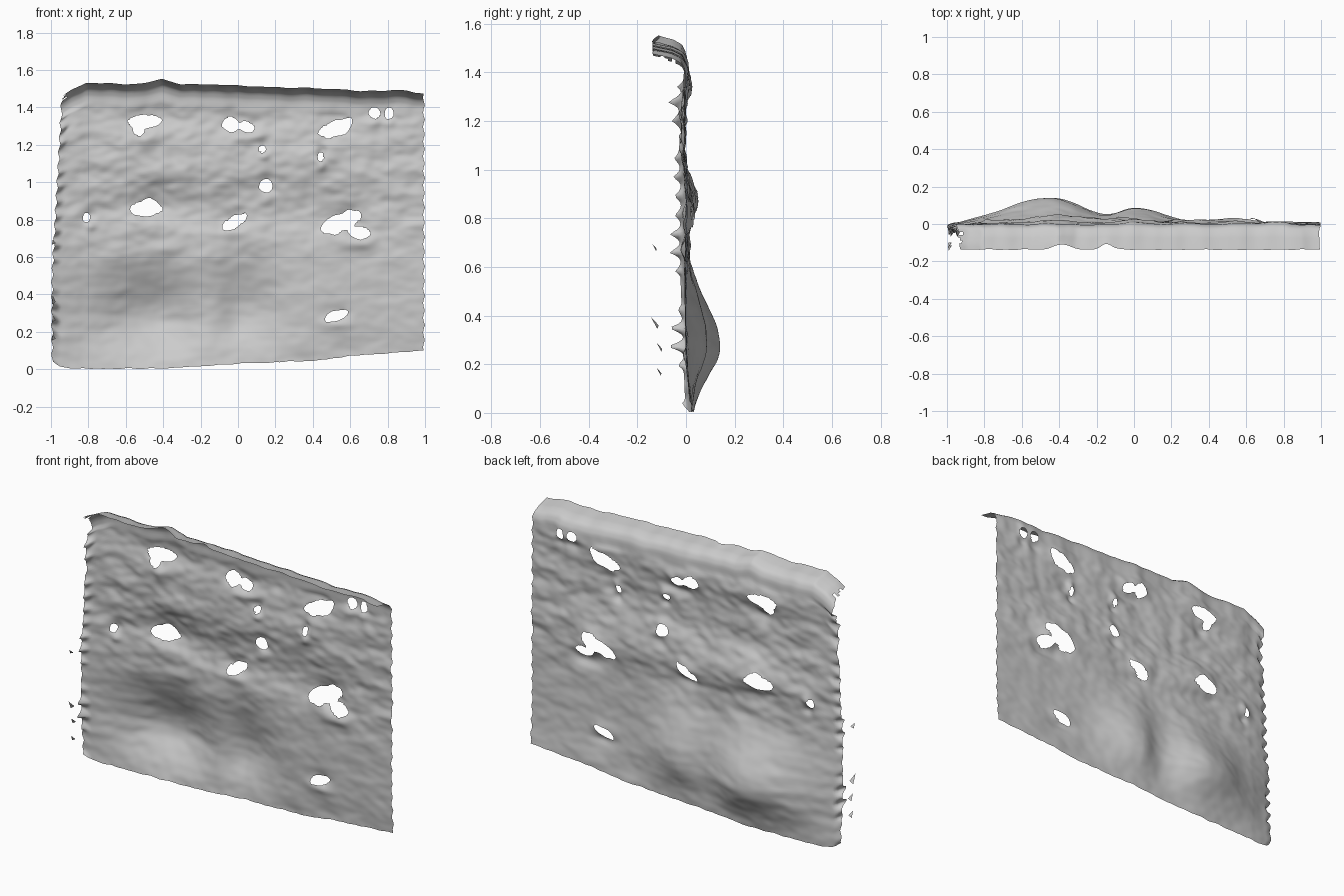
import bpy, bmesh, math, random
from mathutils import Vector, noise

if "Cube" in bpy.data.objects:
    bpy.data.objects.remove(bpy.data.objects["Cube"])

random.seed(4)
NX, NZ, NS = 170, 120, 14


def lerp_table(table, x):
    """Piecewise linear lookup."""
    if x <= table[0][0]:
        return table[0][1]
    for (a, fa), (b, fb) in zip(table, table[1:]):
        if x <= b:
            return fa + (fb - fa) * (x - a) / (b - a)
    return table[-1][1]


def gauss(x, z, cx, cz, sx, sz):
    return math.exp(-((x - cx) / sx) ** 2 - ((z - cz) / sz) ** 2)


BOTTOM = [(-1, .04), (-.97, .016), (-.9, .003), (-.4, .004), (0, .03), (.4, .045), (.65, .075), (1, .1)]
TOP = [(-1, 1.46), (-.95, 1.495), (-.87, 1.53), (-.6, 1.525), (-.45, 1.548), (-.35, 1.527),
       (0, 1.515), (.5, 1.498), (.6, 1.49), (.9, 1.49), (1, 1.475)]
# rolled parapet profile: (t, y) and (t, drop below top)
CAP_Y = [(0, 0), (.25, -.002), (.45, -.02), (.65, -.06), (1, -.137)]
CAP_Z = [(0, .12), (.25, .07), (.45, .035), (.65, .016), (1, 0)]
# openings: x, z, half width, half height, tilt
HOLES = [(-.5, 1.325, .09, .036, .05), (-.53, 1.275, .03, .03, 0), (-.04, 1.31, .045, .042, .3),
         (.05, 1.295, .04, .03, -.3), (.53, 1.29, .095, .042, .38), (.73, 1.37, .032, .03, 0),
         (.81, 1.37, .025, .03, 0), (.13, 1.175, .02, .02, .6), (.44, 1.14, .018, .028, 0),
         (.15, .98, .034, .036, 0), (-.485, .863, .08, .046, .1), (-.81, .81, .022, .025, 0),
         (-.015, .79, .07, .03, .5), (.55, .785, .115, .048, .4), (.65, .732, .06, .032, -.1),
         (.53, .288, .062, .027, .25)]


def wall_y(x, z):
    y = -.004 + .02 * math.exp(-(z / .2) ** 2)
    # bulges pushed out at the back, steeper toward the foot
    sz = .25 if z > .28 else .18
    y += .142 * gauss(x, z, -.44, .28, .35 if x < -.44 else .24, sz)
    y += .084 * gauss(x, z, .01, .3, .14 if x < 0 else .22, sz)
    y += .042 * gauss(x, z, -.4, .86, .35, .13) + .024 * gauss(x, z, .35, .85, .4, .12)
    y += .012 * gauss(x, z, -.2, 1.36, .9, .07) - .012 * gauss(x, z, .0, 1.1, .8, .12)
    # sills step forward below each opening, lintels recede
    for hx, hz, w, h, a in HOLES:
        y += .016 * gauss(x, z, hx, hz + .02, w * 1.3, h * 1.5)
        y -= .014 * gauss(x, z, hx, hz - h * 1.8, w * 1.3, h)
    # weathered masonry, blocky and slightly stretched along the courses
    rough = .4 + .6 * min(1, max(0, (z - .5) / .3))
    y += rough * .012 * noise.noise(Vector((x * 6, 1, z * 11)))
    y += rough * .006 * noise.noise(Vector((x * 15, 7, z * 24)))
    return y


def ellipse(hole, x, z):
    hx, hz, w, h, a = hole
    dx, dz = x - hx, z - hz
    c, s = math.cos(a), math.sin(a)
    q = math.hypot((dx * c + dz * s) / w, (dz * c - dx * s) / h)
    return q / (1 + .3 * noise.noise(Vector((x * 22, 3, z * 22))))


def mesh_object(name, bm):
    me = bpy.data.meshes.new(name)
    bm.to_mesh(me)
    bm.free()
    ob = bpy.data.objects.new(name, me)
    bpy.context.collection.objects.link(ob)
    return ob


# wall sheet with the rolled cap along the top
bm = bmesh.new()
rows = []
for j in range(NZ + NS + 1):
    row = []
    tooth = abs((j * .14) % 1 - .5) * 2
    for i in range(NX + 1):
        u = i / NX
        x = -1 + 2 * u
        zt = lerp_table(TOP, x) + .009 * noise.noise(Vector((x * 10, 0, 2)))
        zb = lerp_table(BOTTOM, x) + .006 * noise.noise(Vector((x * 16, 5, 0)))
        zb = max(zb, 0)
        if j <= NZ:
            z = zb + (zt - .12 - zb) * j / NZ
            y = wall_y(x, z)
        else:
            t = (j - NZ) / NS
            z = zt - lerp_table(CAP_Z, t)
            y = wall_y(x, zt - .12) * (1 - t) + lerp_table(CAP_Y, t)
            dent = .03 * (gauss(x, 0, -.43, 0, .06, 1) + gauss(x, 0, -.18, 0, .045, 1))
            y += (dent + .006 * noise.noise(Vector((x * 15, 2, 9)))) * t ** 4
        # ragged, forward-curling left edge and scalloped right edge
        left = -1 + .05 * max(0, (z - .5) / .9) + .012 * tooth
        right = 1 - .01 * abs(math.sin(z * 40))
        edge = max(0, 1 - u / .02)
        lump = max(0, .5 + 1.2 * noise.noise(Vector((z * 5, 4, 1))))
        if j <= NZ:
            y -= edge ** 1.5 * (.006 + .06 * tooth ** 2 * lump)
            y -= .015 * max(0, 1 - u / .08)
        row.append(bm.verts.new((left + (right - left) * u, y, z)))
    rows.append(row)
for a, b in zip(rows, rows[1:]):
    for i in range(NX):
        bm.faces.new((a[i], a[i + 1], b[i + 1], b[i]))

# cut the openings, then pull their rims onto the outline
gone = []
for f in bm.faces:
    c = f.calc_center_median()
    if c.y > -.06 and any(ellipse(h, c.x, c.z) < 1 for h in HOLES):
        gone.append(f)
    elif c.y < -.04 and c.z > 1.42 and c.x < -.89 and noise.noise(c * 26) > .15:
        gone.append(f)
bmesh.ops.delete(bm, geom=gone, context='FACES')
for v in bm.verts:
    if v.is_boundary:
        h = min(HOLES, key=lambda k: ellipse(k, v.co.x, v.co.z))
        q = ellipse(h, v.co.x, v.co.z)
        if .6 < q < 1.4:
            q = 1 + (q - 1) * .7
            v.co.x = h[0] + (v.co.x - h[0]) / q
            v.co.z = h[1] + (v.co.z - h[1]) / q
wall = mesh_object("facade_wall", bm)
for p in wall.data.polygons:
    p.use_smooth = True

# loose shards floating in front of the left edge
bm = bmesh.new()
for y, z, s in [(-.13, .68, .014), (-.13, .37, .025), (-.11, .27, .018), (-.112, .17, .016)]:
    pts = [(-.99, y - s * .6, z + s), (-.975, y + s * .7, z - s * .4), (-.995, y + s * .5, z - s)]
    bm.faces.new([bm.verts.new(p) for p in pts])
mesh_object("loose_shards", bm)
